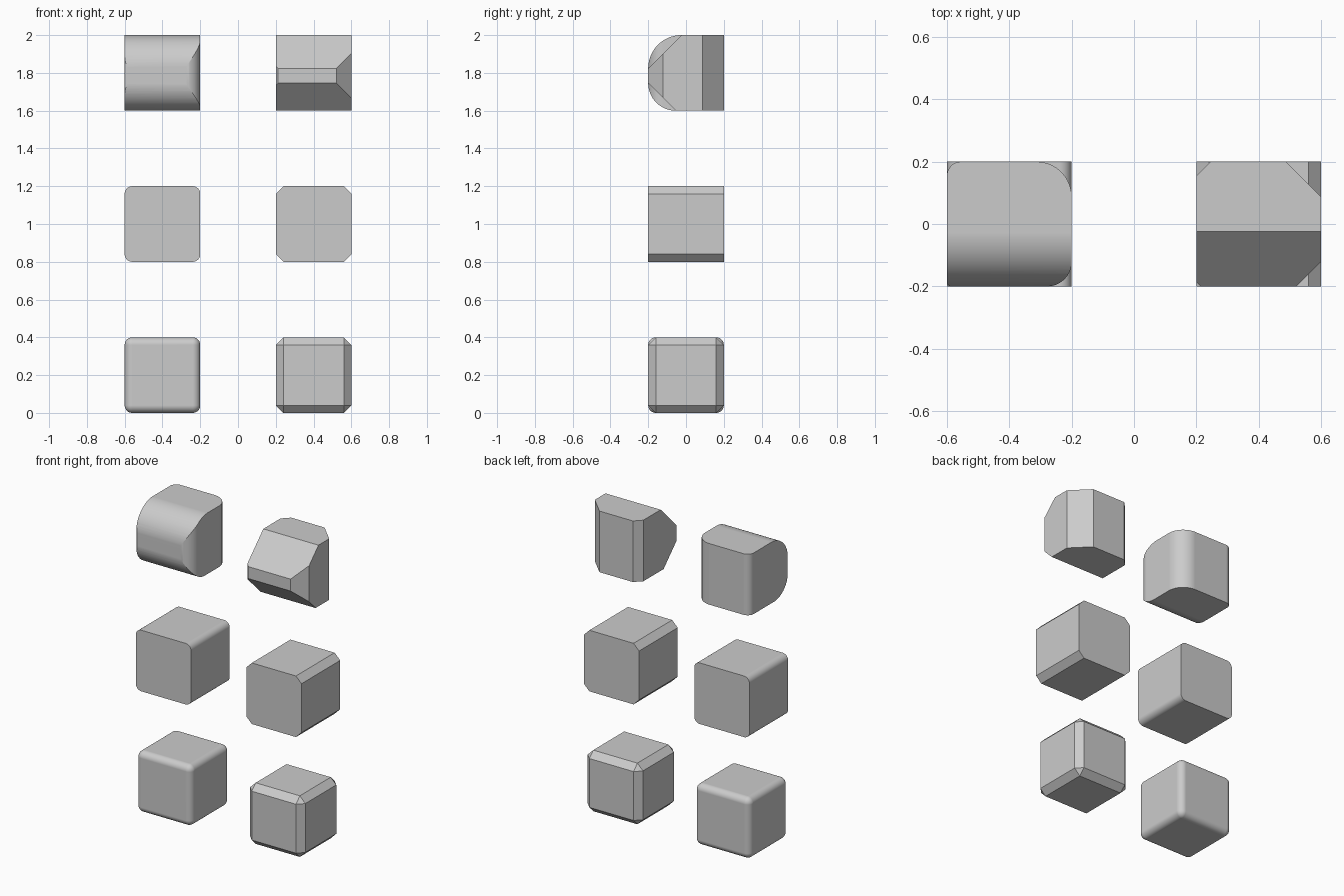
import bpy, bmesh, math
from mathutils import Vector

if "Cube" in bpy.data.objects:
    bpy.data.objects.remove(bpy.data.objects["Cube"])

HALF = 0.2      # half the side of every block
SMALL = 0.04    # size of the small edge treatments

grey = bpy.data.materials.new("light grey")
grey.use_nodes = True
COLOUR = (0.6, 0.6, 0.6, 1)
grey.diffuse_color = COLOUR
grey.node_tree.nodes["Principled BSDF"].inputs["Base Color"].default_value = COLOUR


def cut_edge(bm, a, b, radius, segments):
    """Trim the block edge between the faces facing a and b."""
    a, b = Vector(a), Vector(b)
    centre = (a + b) * (HALF - radius)
    reach = radius * (math.cos(math.pi / 4) if segments == 1 else 1)
    for i in range(segments):
        angle = (i + 0.5) / segments * math.pi / 2
        normal = a * math.cos(angle) + b * math.sin(angle)
        cut = bmesh.ops.bisect_plane(
            bm, geom=bm.verts[:] + bm.edges[:] + bm.faces[:], dist=1e-6,
            plane_co=centre + normal * reach, plane_no=normal, clear_outer=True)
        edges = [e for e in cut["geom_cut"] if isinstance(e, bmesh.types.BMEdge)]
        bmesh.ops.edgeloop_fill(bm, edges=edges)


def block(name, x, z, segments, edges=None):
    """A cube with the listed edges trimmed, or all of them if none are listed."""
    bm = bmesh.new()
    bmesh.ops.create_cube(bm, size=2 * HALF)
    if edges:
        for a, b, radius in edges:
            cut_edge(bm, a, b, radius, segments)
    else:
        bmesh.ops.bevel(bm, geom=bm.edges[:], offset=SMALL, segments=segments,
                        profile=0.5, affect='EDGES', clamp_overlap=True)
    bmesh.ops.recalc_face_normals(bm, faces=bm.faces[:])
    mesh = bpy.data.meshes.new(name)
    bm.to_mesh(mesh)
    bm.free()
    mesh.materials.append(grey)
    obj = bpy.data.objects.new(name, mesh)
    obj.location = (x, 0, z)
    bpy.context.collection.objects.link(obj)
    if segments > 1:
        bpy.ops.object.select_all(action='DESELECT')
        obj.select_set(True)
        bpy.context.view_layer.objects.active = obj
        bpy.ops.object.shade_smooth_by_angle(angle=math.radians(15))
        # keep the large flat faces looking flat
        weighted = obj.modifiers.new("flat faces", 'WEIGHTED_NORMAL')
        weighted.keep_sharp = True


LEFT, RIGHT = (1, 0, 0), (-1, 0, 0)
FRONT, BACK = (0, -1, 0), (0, 1, 0)
TOP, BOTTOM = (0, 0, 1), (0, 0, -1)

# Four edges running front to back
depth_edges = [(s, v, SMALL) for s in (LEFT, RIGHT) for v in (TOP, BOTTOM)]

# Upright edges and front edges, each with its own size
mixed_edges = [
    (FRONT, TOP, 0.176), (FRONT, BOTTOM, 0.146),
    (BACK, LEFT, 0.113), (FRONT, LEFT, 0.079),
    (BACK, RIGHT, 0.045), (FRONT, RIGHT, 0.013),
]

# Rounded column and chamfered column
for style, x, segments in (("rounded", -0.4, 16), ("chamfered", 0.4, 1)):
    block(style + "_block_all_edges", x, 0.2, segments)
    block(style + "_block_depth_edges", x, 1.0, segments, depth_edges)
    block(style + "_block_mixed_edges", x, 1.8, segments, mixed_edges)
